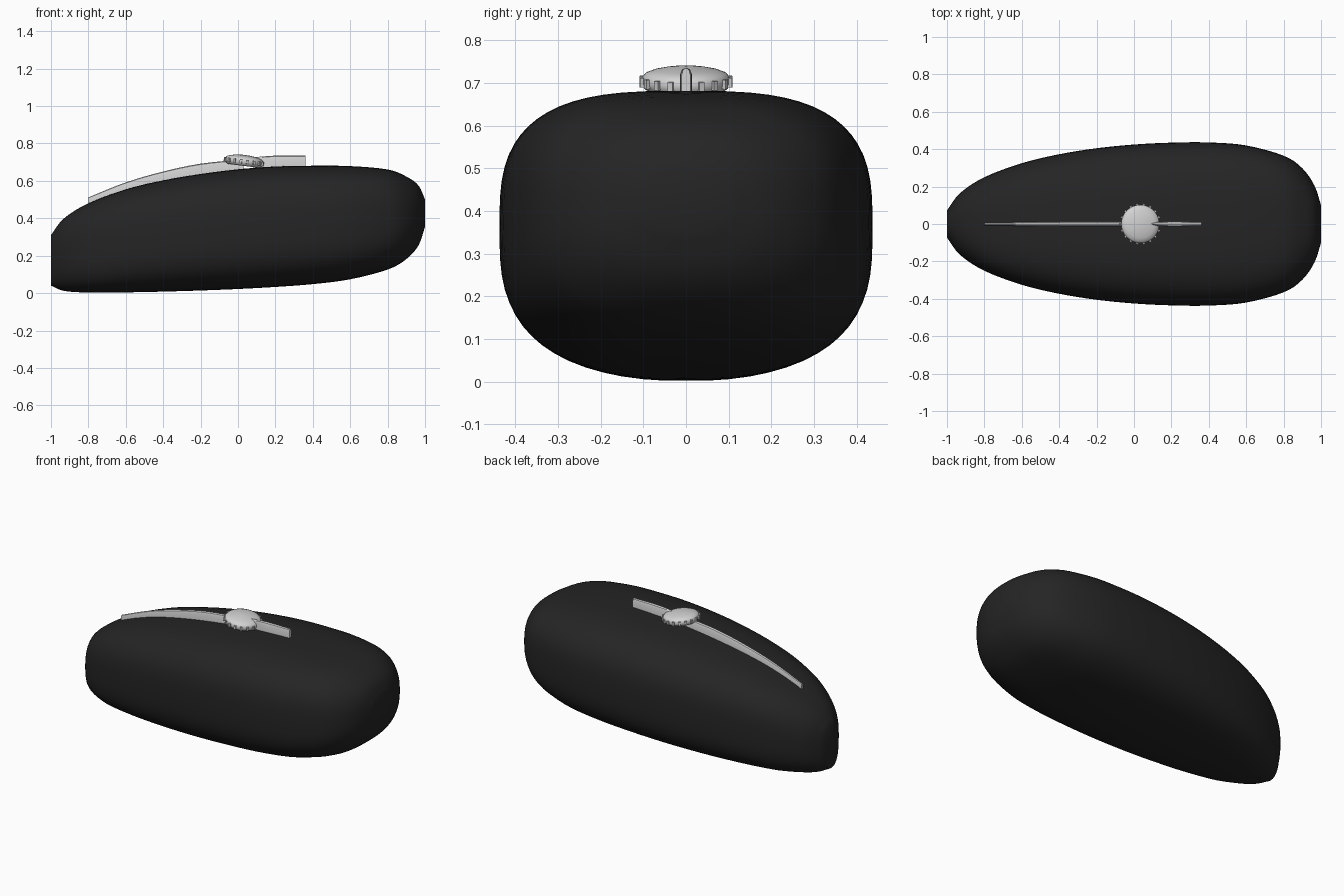
import bpy, bmesh, math
from mathutils import Matrix, Vector

if "Cube" in bpy.data.objects:
    bpy.data.objects.remove(bpy.data.objects["Cube"])


def material(name, v):
    m = bpy.data.materials.new(name)
    m.diffuse_color = (v, v, v, 1)
    m.use_nodes = True
    m.node_tree.nodes["Principled BSDF"].inputs["Base Color"].default_value = m.diffuse_color
    return m


black = material("black paint", 0.018)
metal = material("light metal", 0.65)


def finish(name, bm, mat, angle):
    bmesh.ops.recalc_face_normals(bm, faces=bm.faces)
    me = bpy.data.meshes.new(name)
    bm.to_mesh(me)
    bm.free()
    ob = bpy.data.objects.new(name, me)
    bpy.context.collection.objects.link(ob)
    me.materials.append(mat)
    bpy.ops.object.select_all(action='DESELECT')
    ob.select_set(True)
    bpy.context.view_layer.objects.active = ob
    bpy.ops.object.shade_smooth_by_angle(angle=math.radians(angle))
    return ob


def loft(bm, rings):
    """Skin closed rings of points and cap both ends."""
    rows = [[bm.verts.new(p) for p in r] for r in rings]
    n = len(rows[0])
    for a, b in zip(rows, rows[1:]):
        for i in range(n):
            bm.faces.new((a[i], a[(i + 1) % n], b[(i + 1) % n], b[i]))
    bm.faces.new(rows[0])
    bm.faces.new(rows[-1])


def refine(keys, steps):
    """Catmull-Rom through the key stations."""
    k = [Vector(p) for p in keys]
    k = [2 * k[0] - k[1]] + k + [2 * k[-1] - k[-2]]
    out = []
    for a, b, c, d in zip(k, k[1:], k[2:], k[3:]):
        for s in range(steps):
            t = s / steps
            out.append(0.5 * (2 * b + (c - a) * t + (2 * a - 5 * b + 4 * c - d) * t ** 2
                              + (3 * b - a - 3 * c + d) * t ** 3))
    return out + [k[-2]]


# Tank body: x, bottom z, top z, half width
tank = [(-1, .04, .31, .072), (-.93, .012, .40, .165), (-.8, .003, .48, .25),
        (-.6, .004, .555, .325), (-.4, .008, .603, .373), (-.2, .014, .637, .405),
        (0, .022, .662, .425), (.2, .033, .677, .435), (.4, .048, .681, .436),
        (.6, .074, .679, .42), (.8, .126, .661, .365), (.9, .182, .623, .298),
        (.965, .255, .575, .205), (1, .355, .5, .1)]
rings = []
for i, s in enumerate(refine([(a, b, c, d) for a, b, c, d in tank], 4)):
    x, lo, hi, w = s
    e = 2 / (2.3 + 0.75 * min(1, (1 - abs(x)) / 0.25))
    ring = []
    for j in range(64):
        a = math.tau * j / 64
        c, q = math.cos(a), math.sin(a)
        ring.append((x, w * math.copysign(abs(c) ** e, c),
                     (lo + hi) / 2 + (hi - lo) / 2 * math.copysign(abs(q) ** e, q)))
    rings.append(ring)
bm = bmesh.new()
loft(bm, rings)
finish("tank", bm, black, 40)


# Raised spine strips: x, bottom z, top z, half width
def strip(name, keys):
    bm = bmesh.new()
    loft(bm, [[(x, w * u, lo + (hi - lo) * v) for u, v in
               ((-1, 0), (-1, .75), (-.7, .93), (0, 1), (.7, .93), (1, .75), (1, 0))]
              for x, lo, hi, w in refine(keys, 4)])
    finish(name, bm, metal, 40)


strip("rear_spine", [(-.8, .47, .512, .007), (-.6, .54, .592, .01), (-.4, .59, .65, .012),
                     (-.2, .625, .692, .013), (.03, .655, .715, .013)])
strip("front_spine", [(.08, .66, .726, .006), (.2, .67, .735, .014), (.36, .675, .735, .01)])

# Filler cap: lathed dome, tilted down to the front
tilt = Matrix.Translation((.033, 0, .7)) @ Matrix.Rotation(math.radians(7), 4, 'Y')
profile = [(.085, -.02), (.098, -.013), (.103, 0), (.102, .014), (.094, .023),
           (.075, .03), (.05, .035), (.025, .038), (.004, .039)]
bm = bmesh.new()
loft(bm, [[tilt @ Vector((r * math.cos(math.tau * i / 36), r * math.sin(math.tau * i / 36), z))
           for i in range(36)] for r, z in profile])
finish("filler_cap", bm, metal, 50)

# Grip teeth around the rim
bm = bmesh.new()
for i in range(18):
    bmesh.ops.create_cube(bm, size=1, matrix=tilt
                          @ Matrix.Rotation(math.tau * i / 18, 4, 'Z')
                          @ Matrix.Translation((.102, 0, .003))
                          @ Matrix.Diagonal((.016, .012, .022, 1)))
finish("cap_teeth", bm, metal, 30)
